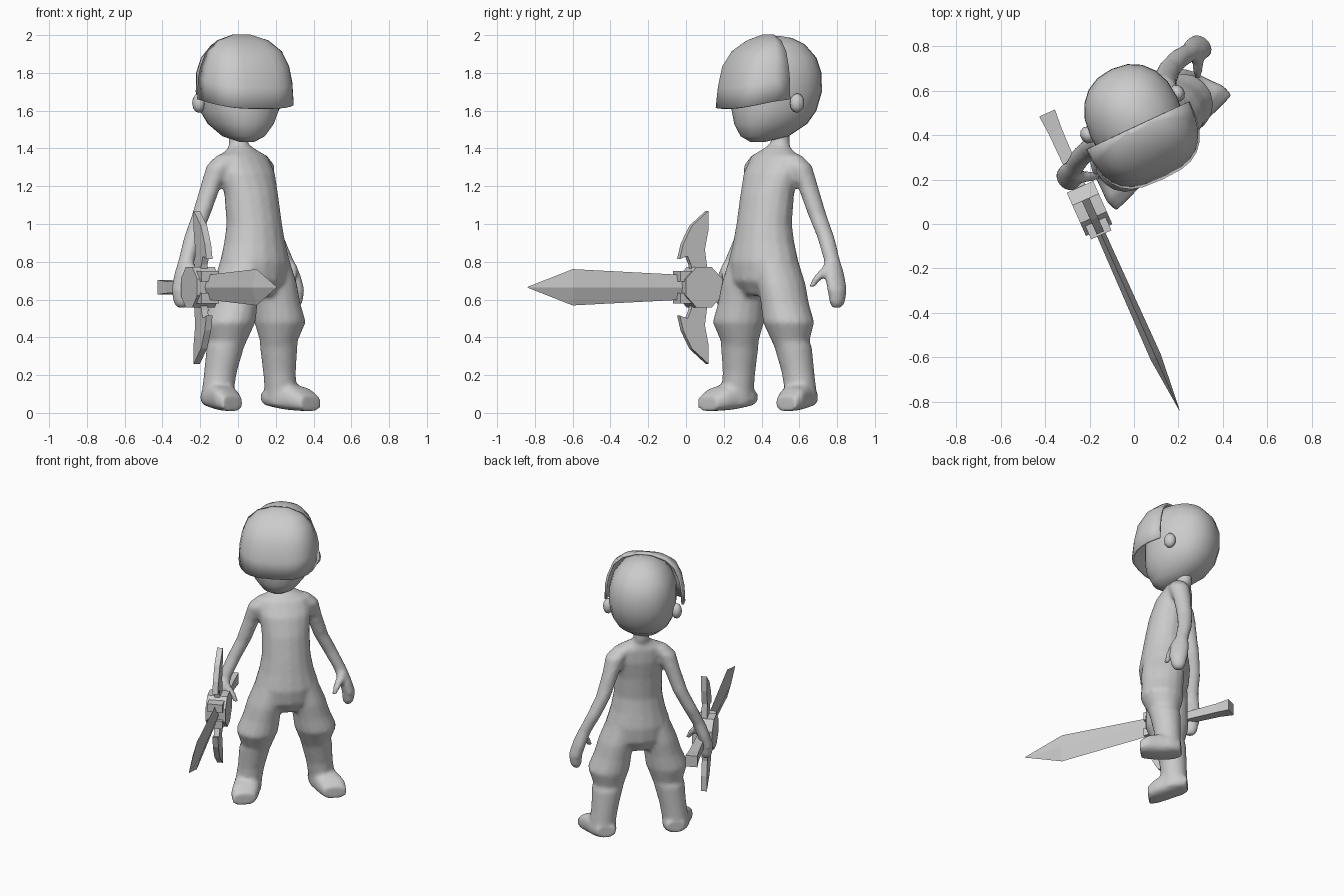
import bpy, bmesh
from math import sin, cos, pi, radians
from mathutils import Matrix

cube = bpy.data.objects.get("Cube")
if cube:
    bpy.data.objects.remove(cube)

grey = bpy.data.materials.new("plain grey")
grey.use_nodes = True
grey.diffuse_color = (0.6, 0.6, 0.6, 1)
grey.node_tree.nodes["Principled BSDF"].inputs["Base Color"].default_value = (0.6, 0.6, 0.6, 1)

BODY = Matrix.Translation((0, 0.5, 0)) @ Matrix.Rotation(radians(45), 4, "Z")
HEAD = Matrix.Translation((0, 0.48, 0)) @ Matrix.Rotation(radians(25), 4, "Z")
SWORD = Matrix.Translation((-0.2, 0.07, 0.665)) @ Matrix.Rotation(radians(24), 4, "Z")


def spow(v, p):
    return abs(v) ** p * (1 if v >= 0 else -1)


def add_tube(bm, rings, axis="z", n=16, side=1, power=1.0, phase=0.0):
    """Loft elliptical rings (x, y, z, half width, half depth) and cap both ends."""
    loops = []
    for x, y, z, a, b in rings:
        loop = []
        for i in range(n):
            t = 2 * pi * (i + phase) / n
            c, s = a * spow(cos(t), power), b * spow(sin(t), power)
            co = (x + c, y + s, z) if axis == "z" else (x + c, y, z + s)
            loop.append(bm.verts.new((co[0] * side, co[1], co[2])))
        loops.append(loop)
    for p, q in zip(loops, loops[1:]):
        for i in range(n):
            j = (i + 1) % n
            bm.faces.new((p[i], p[j], q[j], q[i]))
    bm.faces.new(loops[0])
    bm.faces.new(loops[-1])


def add_plate(bm, profile, half):
    """Extrude a (forward, up) outline across x."""
    lo = [bm.verts.new((-half, -s, z)) for s, z in profile]
    hi = [bm.verts.new((half, -s, z)) for s, z in profile]
    bm.faces.new(lo)
    bm.faces.new(hi)
    for i in range(len(lo)):
        j = (i + 1) % len(lo)
        bm.faces.new((lo[i], lo[j], hi[j], hi[i]))


def finish(name, bm, matrix, smooth=True):
    bmesh.ops.recalc_face_normals(bm, faces=bm.faces)
    me = bpy.data.meshes.new(name)
    bm.to_mesh(me)
    bm.free()
    ob = bpy.data.objects.new(name, me)
    bpy.context.collection.objects.link(ob)
    ob.matrix_world = matrix
    me.materials.append(grey)
    for p in me.polygons:
        p.use_smooth = smooth
    return ob


# Body: torso, neck, legs, feet and arms blended into one skin
bm = bmesh.new()
add_tube(bm, [(0, -.12, .62, .12, .1), (0, -.125, .7, .2, .155), (0, -.127, .8, .205, .165),
              (0, -.125, .9, .175, .15), (0, -.122, 1.0, .157, .137), (0, -.1, 1.15, .155, .13),
              (0, -.07, 1.27, .17, .12), (0, -.04, 1.36, .155, .09), (0, -.02, 1.405, .07, .06),
              (0, 0, 1.43, .05, .05), (0, 0, 1.56, .05, .05)])
for side in (1, -1):
    # baggy trouser leg above a plain lower leg
    add_tube(bm, [(.1, -.127, .8, .1, .13), (.135, -.127, .68, .115, .14), (.16, -.127, .58, .12, .135),
                  (.188, -.127, .48, .135, .138), (.19, -.115, .38, .1, .1), (.2, -.105, .35, .1, .1),
                  (.22, -.09, .22, .087, .087), (.235, -.085, .12, .085, .085),
                  (.235, -.085, .04, .08, .08)], side=side)
    # splayed foot
    add_tube(bm, [(.225, 0, .08, .06, .04), (.235, -.05, .085, .085, .055), (.255, -.13, .085, .09, .07),
                  (.28, -.2, .072, .092, .062), (.295, -.255, .05, .075, .042)],
             axis="y", side=side, power=.7)
    # arm with mitten hand
    add_tube(bm, [(.1, -.03, 1.37, .06, .05), (.16, -.02, 1.31, .065, .07), (.2, .005, 1.2, .052, .056),
                  (.25, .025, 1.05, .048, .05), (.31, .03, .93, .046, .046), (.37, .015, .81, .042, .044),
                  (.4, .005, .73, .042, .062), (.425, 0, .65, .042, .06), (.425, 0, .58, .036, .045),
                  (.42, 0, .555, .02, .025)], side=side)
    # thumb
    add_tube(bm, [(.385, -.02, .78, .03, .03), (.345, -.06, .72, .027, .027),
                  (.315, -.09, .66, .018, .018)], n=10, side=side)
body = finish("body", bm, BODY)
remesh = body.modifiers.new("blend", "REMESH")
remesh.mode = "VOXEL"
remesh.voxel_size = 0.014
remesh.use_smooth_shade = True
soften = body.modifiers.new("soften", "SMOOTH")
soften.factor = 0.5
soften.iterations = 5

# Head with a narrow chin
bm = bmesh.new()
add_tube(bm, [(0, -.11, 1.435, .04, .04), (0, -.07, 1.465, .105, .13), (0, -.035, 1.53, .165, .195),
              (0, -.015, 1.6, .2, .225), (0, 0, 1.7, .215, .24), (0, 0, 1.8, .213, .238),
              (0, 0, 1.88, .188, .212), (0, 0, 1.95, .135, .15), (0, 0, 1.985, .07, .08),
              (0, 0, 1.995, .02, .02)], n=20, power=.9)
finish("head", bm, HEAD)

# Ears
for side, label in ((1, "left"), (-1, "right")):
    bm = bmesh.new()
    bmesh.ops.create_icosphere(bm, subdivisions=2, radius=1, matrix=Matrix.Translation(
        (side * .222, .016, 1.64)) @ Matrix.Diagonal((.034, .04, .052, 1)))
    finish(label + "_ear", bm, HEAD)

# Fringe: boxy open shell flaring forward over the face
bm = bmesh.new()
STEPS = 14
loops = []
for z, a, f in [(1.61, .25, .3), (1.72, .245, .287), (1.83, .232, .265), (1.91, .2, .215),
                (1.965, .14, .14), (1.995, .05, .07)]:
    loop = []
    for i in range(STEPS + 1):
        t = pi * i / STEPS
        lift = .05 * (1 - sin(t)) if z < 1.8 else 0
        loop.append(bm.verts.new((a * spow(cos(t), .65), -.04 - (f - .04) * sin(t) ** .75, z + lift)))
    loops.append(loop)
for p, q in zip(loops, loops[1:]):
    for i in range(STEPS):
        bm.faces.new((p[i], p[i + 1], q[i + 1], q[i]))
bm.faces.new(loops[-1])
fringe = finish("fringe", bm, HEAD)
shell = fringe.modifiers.new("thickness", "SOLIDIFY")
shell.thickness = 0.015
shell.offset = 0

# Sword handle
bm = bmesh.new()
add_tube(bm, [(0, .47, 0, .055, .055), (0, .38, 0, .045, .045), (0, .08, 0, .037, .037)],
         axis="y", n=4, phase=.5)
finish("sword_handle", bm, SWORD, False)

# Octagonal hub with a collar at the blade
bm = bmesh.new()
add_plate(bm, [(.115 * cos(pi * (i + .5) / 4), .115 * sin(pi * (i + .5) / 4)) for i in range(8)], .065)
finish("sword_hub", bm, SWORD, False)
bm = bmesh.new()
for up in (1, -1):
    add_plate(bm, [(.06, up * .03), (.13, up * .03), (.13, up * .085), (.06, up * .085)], .05)
finish("sword_collar", bm, SWORD, False)

# Curved guard wings
wing = [(-.04, .09), (-.025, .2), (-.045, .3), (-.045, .405), (.05, .325), (.1, .23),
        (.12, .15), (.075, .165), (.055, .12), (.05, .09)]
for up, label in ((1, "upper"), (-1, "lower")):
    bm = bmesh.new()
    add_plate(bm, [(s, z * up) for s, z in wing], .018)
    finish(label + "_guard", bm, SWORD, False)

# Diamond-section blade
bm = bmesh.new()
add_tube(bm, [(0, -.08, 0, .02, .065), (0, -.733, 0, .026, .096), (0, -.995, 0, .001, .002)],
         axis="y", n=4)
finish("sword_blade", bm, SWORD, False)
